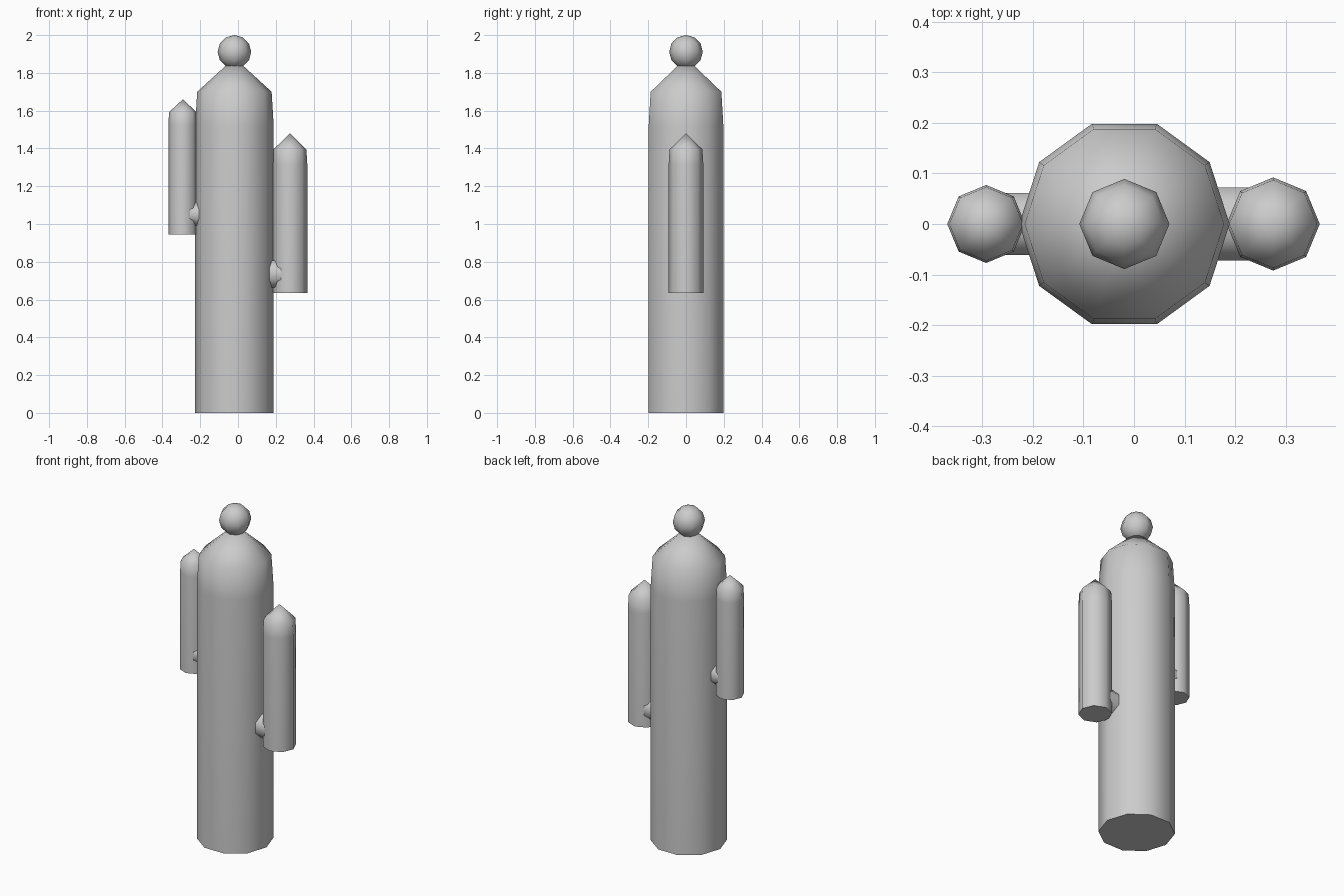
import bpy, bmesh, math
from mathutils import Matrix

if "Cube" in bpy.data.objects:
    bpy.data.objects.remove(bpy.data.objects["Cube"])

green = bpy.data.materials.new("plain_grey")
green.diffuse_color = (0.6, 0.6, 0.6, 1)
green.use_nodes = True
green.node_tree.nodes["Principled BSDF"].inputs["Base Color"].default_value = green.diffuse_color


def finish(name, bm, angle=60):
    bmesh.ops.recalc_face_normals(bm, faces=bm.faces)
    me = bpy.data.meshes.new(name)
    bm.to_mesh(me)
    bm.free()
    me.materials.append(green)
    ob = bpy.data.objects.new(name, me)
    bpy.context.collection.objects.link(ob)
    bpy.ops.object.select_all(action='DESELECT')
    ob.select_set(True)
    bpy.context.view_layer.objects.active = ob
    bpy.ops.object.shade_smooth_by_angle(angle=math.radians(angle))
    return ob


def column(name, x, sides, profile, tip):
    """Closed column through (radius, height) rings, ending in a point."""
    bm = bmesh.new()
    rings = []
    for r, z in profile:
        rings.append([bm.verts.new((x + r * math.cos(2 * math.pi * i / sides),
                                    r * math.sin(2 * math.pi * i / sides), z))
                      for i in range(sides)])
    apex = bm.verts.new((x, 0, tip))
    bm.faces.new(rings[0][::-1])
    for i in range(sides):
        j = (i + 1) % sides
        for a, b in zip(rings, rings[1:]):
            bm.faces.new((a[i], a[j], b[j], b[i]))
        bm.faces.new((rings[-1][i], rings[-1][j], apex))
    return finish(name, bm)


def connector(name, x0, x1, z, r):
    """Short eight-sided rod lying along x, flats facing front and up."""
    bm = bmesh.new()
    m = (Matrix.Translation(((x0 + x1) / 2, 0, z)) @ Matrix.Rotation(math.pi / 2, 4, 'Y')
         @ Matrix.Rotation(math.pi / 8, 4, 'Z'))
    bmesh.ops.create_cone(bm, cap_ends=True, segments=8, radius1=r, radius2=r,
                          depth=abs(x1 - x0), matrix=m)
    return finish(name, bm)


# main trunk
column("trunk", -0.019, 10, [(0.208, 0), (0.208, 1.52), (0.197, 1.70)], 1.88)

# side arms
column("right_arm", 0.275, 8, [(0.092, 0.635), (0.092, 1.315), (0.087, 1.395)], 1.48)
column("left_arm", -0.292, 8, [(0.077, 0.945), (0.077, 1.525), (0.073, 1.592)], 1.66)

# rods joining the arms to the trunk
connector("right_connector", 0.10, 0.27, 0.735, 0.078)
connector("left_connector", -0.28, -0.14, 1.052, 0.066)

# ball on top
bm = bmesh.new()
bmesh.ops.create_uvsphere(bm, u_segments=8, v_segments=6, radius=0.089,
                          matrix=Matrix.Translation((-0.019, 0, 1.911)))
finish("top_ball", bm)
